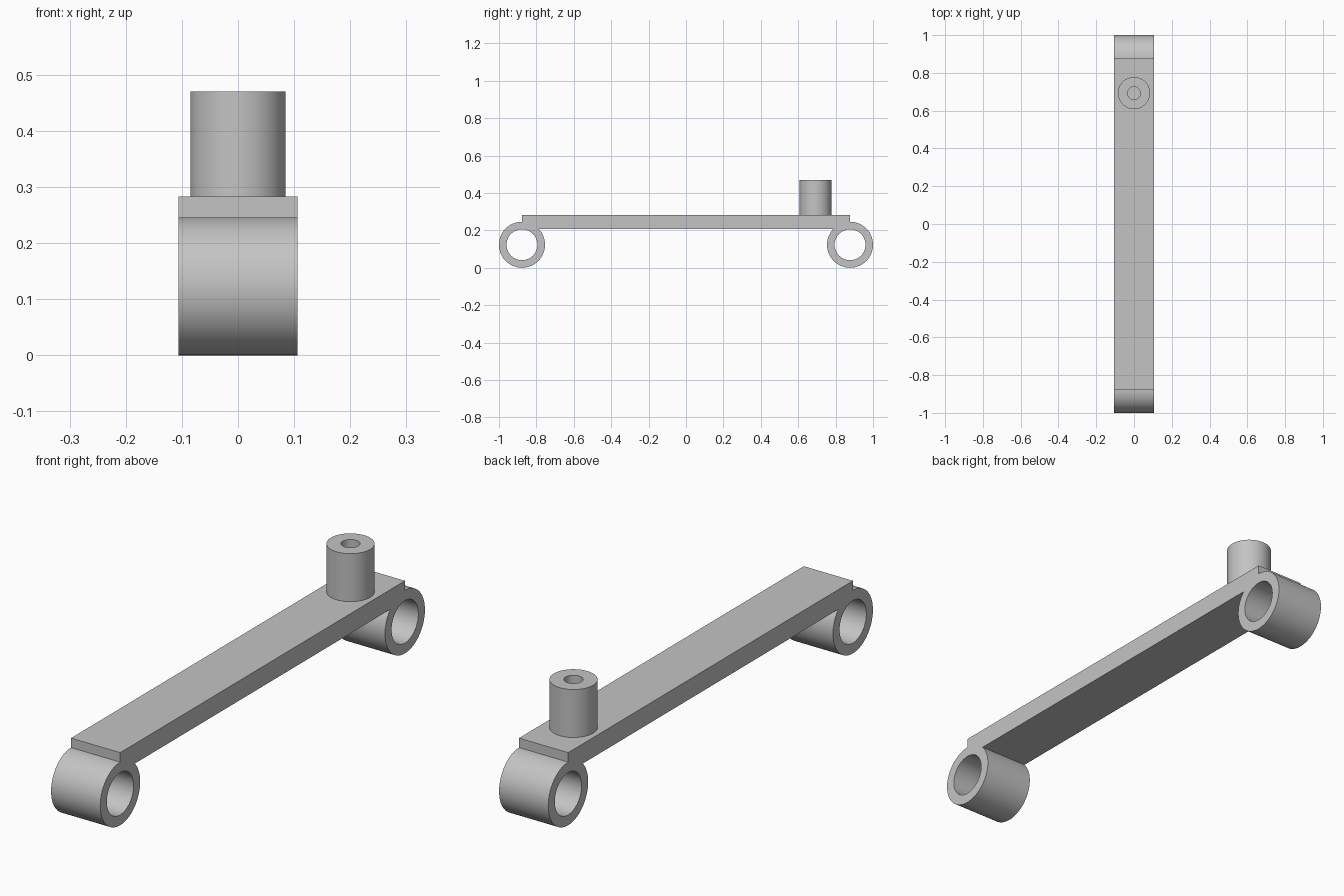
import bpy, bmesh, math
from mathutils import Matrix

cube = bpy.data.objects.get("Cube")
if cube:
    bpy.data.objects.remove(cube, do_unlink=True)

HALF_WIDTH = 0.106
RING_Y, RING_R, BORE_R = 0.877, 0.123, 0.083
BAR_BOTTOM, BAR_TOP = RING_R + BORE_R, 0.283
STUD_Y, STUD_R, STUD_HOLE_R, STUD_TOP = 0.693, 0.085, 0.034, 0.47

# Plain grey metal
grey = bpy.data.materials.new("grey metal")
grey.use_nodes = True
colour = (0.55, 0.55, 0.55, 1)
grey.diffuse_color = colour
grey.node_tree.nodes["Principled BSDF"].inputs["Base Color"].default_value = colour


def arc(cx, cy, r, start, end, steps):
    angles = [start + (end - start) * i / steps for i in range(steps + 1)]
    return [(cx + r * math.cos(a), cy + r * math.sin(a)) for a in angles]


def circle(cx, cy, r):
    return arc(cx, cy, r, 0, math.tau, 64)[:-1]


def extrude_profile(name, loops, half_depth, matrix):
    """Fill flat outlines (inner loops become holes) and extrude both ways."""
    curve = bpy.data.curves.new(name, "CURVE")
    curve.dimensions = "2D"
    curve.fill_mode = "BOTH"
    curve.extrude = half_depth
    for points in loops:
        spline = curve.splines.new("POLY")
        spline.points.add(len(points) - 1)
        for p, (x, y) in zip(spline.points, points):
            p.co = (x, y, 0, 1)
        spline.use_cyclic_u = True
    temp = bpy.data.objects.new(name + "_profile", curve)
    bpy.context.collection.objects.link(temp)
    graph = bpy.context.evaluated_depsgraph_get()
    mesh = bpy.data.meshes.new_from_object(temp.evaluated_get(graph))
    bpy.data.objects.remove(temp, do_unlink=True)

    bm = bmesh.new()
    bm.from_mesh(mesh)
    bmesh.ops.remove_doubles(bm, verts=bm.verts, dist=1e-5)
    bmesh.ops.transform(bm, matrix=matrix, verts=bm.verts)
    bmesh.ops.recalc_face_normals(bm, faces=bm.faces)
    bm.to_mesh(mesh)
    bm.free()
    mesh.name = name
    mesh.materials.clear()
    mesh.materials.append(grey)
    obj = bpy.data.objects.new(name, mesh)
    bpy.context.collection.objects.link(obj)
    bpy.ops.object.select_all(action="DESELECT")
    obj.select_set(True)
    bpy.context.view_layer.objects.active = obj
    bpy.ops.object.shade_smooth_by_angle(angle=math.radians(30))
    return obj


# Link arm: side outline of the bar running into a ring at each end
meet = math.asin((BAR_BOTTOM - RING_R) / RING_R)
back_end = [(RING_Y, BAR_TOP)] + arc(RING_Y, RING_R, RING_R,
                                     math.pi / 2, -math.pi - meet, 64)
front_end = [(-y, z) for y, z in reversed(back_end)]
bores = [circle(side * RING_Y, RING_R, BORE_R - 0.0005) for side in (1, -1)]
side_plane = Matrix(((0, 0, 1, 0), (1, 0, 0, 0), (0, 1, 0, 0), (0, 0, 0, 1)))
extrude_profile("link_arm", [back_end + front_end] + bores, HALF_WIDTH, side_plane)

# Hollow stud standing on the bar
half_height = (STUD_TOP - BAR_TOP) / 2
extrude_profile("hollow_stud", [circle(0, 0, STUD_R), circle(0, 0, STUD_HOLE_R)],
                half_height,
                Matrix.Translation((0, STUD_Y, BAR_TOP + half_height)))
